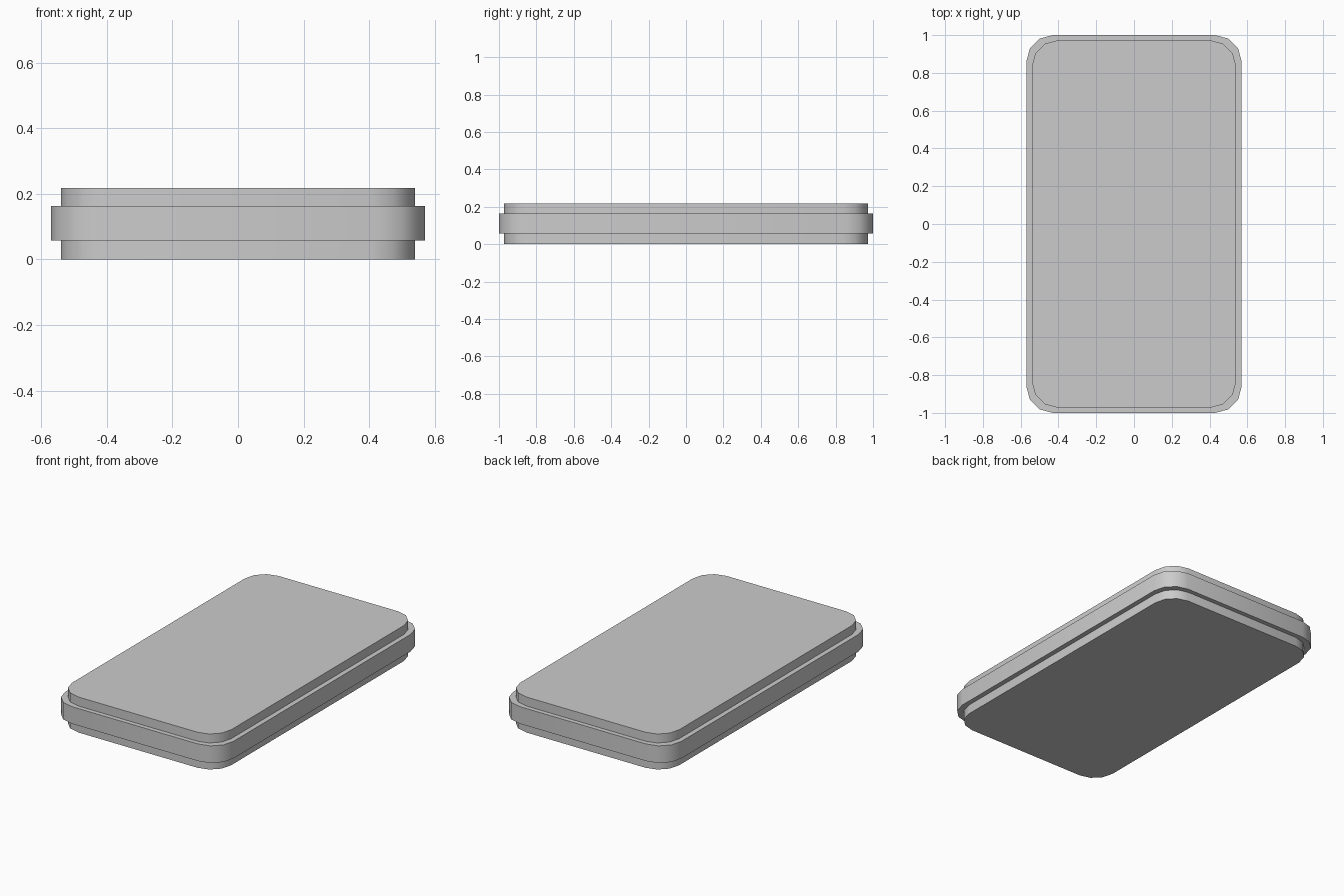
import bpy, bmesh
from math import sin, cos, pi, radians

if "Cube" in bpy.data.objects:
    bpy.data.objects.remove(bpy.data.objects["Cube"])

SEGMENTS = 3  # sides per rounded corner


def outline(hx, hy, r):
    """Rounded rectangle, counter-clockwise."""
    pts = []
    for i, (sx, sy) in enumerate([(1, 1), (-1, 1), (-1, -1), (1, -1)]):
        for k in range(SEGMENTS + 1):
            a = (i + k / SEGMENTS) * pi / 2
            pts.append((sx * (hx - r) + r * cos(a), sy * (hy - r) + r * sin(a)))
    return pts


def slab(name, hx, hy, r, z0, z1):
    bm = bmesh.new()
    base = bm.faces.new([bm.verts.new((x, y, z0)) for x, y in outline(hx, hy, r)])
    top = bmesh.ops.extrude_face_region(bm, geom=[base], use_keep_orig=True)
    verts = [v for v in top["geom"] if isinstance(v, bmesh.types.BMVert)]
    bmesh.ops.translate(bm, verts=verts, vec=(0, 0, z1 - z0))
    bmesh.ops.recalc_face_normals(bm, faces=bm.faces)
    mesh = bpy.data.meshes.new(name)
    bm.to_mesh(mesh)
    bm.free()
    ob = bpy.data.objects.new(name, mesh)
    bpy.context.collection.objects.link(ob)
    # smooth round the corners, keep the rims sharp
    bpy.ops.object.select_all(action='DESELECT')
    ob.select_set(True)
    bpy.context.view_layer.objects.active = ob
    bpy.ops.object.shade_smooth_by_angle(angle=radians(40))
    return ob


# Back panel, wider middle frame, front panel
slab("back_panel", 0.54, 0.972, 0.135, 0.0, 0.058)
slab("middle_frame", 0.57, 1.0, 0.14, 0.058, 0.163)
slab("front_panel", 0.54, 0.972, 0.135, 0.163, 0.218)
